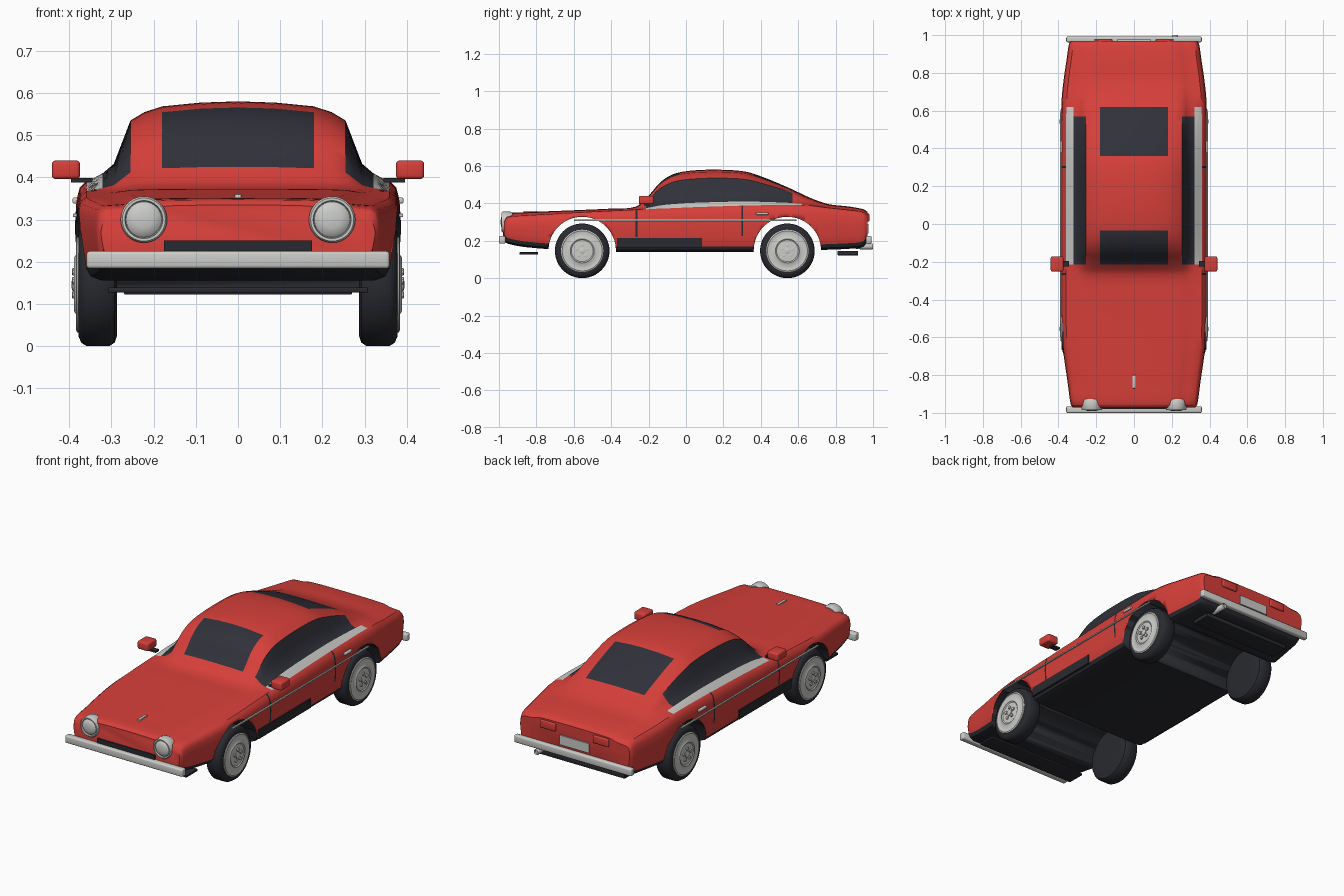
import bpy, bmesh, math
from mathutils import Vector

if "Cube" in bpy.data.objects:
    bpy.data.objects.remove(bpy.data.objects["Cube"])


def material(name, rgb):
    m = bpy.data.materials.new(name)
    m.diffuse_color = (*rgb, 1)
    m.use_nodes = True
    m.node_tree.nodes["Principled BSDF"].inputs["Base Color"].default_value = m.diffuse_color
    return m


RED = material("red paint", (0.68, 0.05, 0.042))
GLASS = material("dark glass", (0.03, 0.031, 0.042))
BLACK = material("black trim", (0.022, 0.023, 0.029))
CHROME = material("chrome", (0.6, 0.6, 0.58))


def finish(bm, name, mats, angle=35):
    bmesh.ops.recalc_face_normals(bm, faces=bm.faces)
    me = bpy.data.meshes.new(name)
    bm.to_mesh(me)
    bm.free()
    for m in mats:
        me.materials.append(m)
    ob = bpy.data.objects.new(name, me)
    bpy.context.collection.objects.link(ob)
    bpy.ops.object.select_all(action='DESELECT')
    ob.select_set(True)
    bpy.context.view_layer.objects.active = ob
    bpy.ops.object.shade_smooth_by_angle(angle=math.radians(angle))
    return ob


def loft(rings):
    """Skin closed rings and cap both ends; faces remember their row in material_index."""
    bm = bmesh.new()
    vs = [[bm.verts.new(p) for p in r] for r in rings]
    n = len(vs[0])
    for a, b in zip(vs, vs[1:]):
        for j in range(n):
            f = bm.faces.new((a[j], a[(j + 1) % n], b[(j + 1) % n], b[j]))
            f.material_index = min(j, n - 1 - j)
    for r in (vs[0], vs[-1]):
        bm.faces.new(r).material_index = 5
    return bm


def lathe(name, profile, center, axis, mat, seg=40):
    """profile: (offset along axis, radius) pairs."""
    q = Vector((0, 0, 1)).rotation_difference(Vector(axis))
    c = Vector(center)
    rings = []
    for d, r in profile:
        rings.append([c + q @ Vector((r * math.cos(2 * math.pi * i / seg),
                                      r * math.sin(2 * math.pi * i / seg), d)) for i in range(seg)])
    bm = loft(rings)
    for f in bm.faces:
        f.material_index = 0
    return finish(bm, name, [mat])


def box(name, x, y, z, mat, bevel=0.0, seg=3):
    bm = bmesh.new()
    bmesh.ops.create_cube(bm, size=1)
    for v in bm.verts:
        v.co = [(lo + hi) / 2 + c * (hi - lo) for c, (lo, hi) in zip(v.co, (x, y, z))]
    if bevel:
        bmesh.ops.bevel(bm, geom=bm.edges[:], offset=bevel, segments=seg, affect='EDGES', profile=0.5)
    return finish(bm, name, [mat])


def side_box(name, s, x, y, z, mat, bevel=0.0):
    return box(name, sorted((s * x[0], s * x[1])), y, z, mat, bevel)


# Body stations: y, half width, bottom, shoulder height, top height
STATIONS = [
    (-.972, .325, .200, .300, .335), (-.955, .335, .185, .325, .347), (-.85, .350, .165, .335, .353),
    (-.60, .383, .147, .350, .363), (-.40, .386, .140, .360, .372), (-.27, .386, .140, .366, .382),
    (-.205, .386, .140, .368, .435), (-.14, .386, .140, .372, .510), (-.075, .386, .140, .374, .553),
    (.01, .386, .140, .378, .573), (.155, .386, .140, .383, .580), (.315, .386, .140, .388, .570),
    (.42, .386, .140, .390, .537), (.556, .386, .140, .392, .480), (.663, .383, .147, .388, .430),
    (.76, .373, .152, .376, .396), (.87, .357, .157, .364, .383), (.95, .345, .168, .352, .368),
    (.97, .335, .200, .335, .355)]
# Lower side and upper cabin cross-section: (width fraction, height fraction)
SIDE = [(.98, 0), (.99, .25), (1, .55), (.99, .8), (.97, .93), (.93, 1)]
UPPER = [(.83, .12), (.762, .24), (.716, .48), (.66, .77), (.575, .87), (.465, .94), (.23, .985), (0, 1)]


def section(y, w, zb, zs, zr):
    a = zb + .03
    half = [(0, zb), (.88 * w, zb), (.95 * w, zb + .01)]
    half += [(k * w, a + f * (zs - a)) for k, f in SIDE]
    half += [(k * w, zs + f * (zr - zs)) for k, f in UPPER]
    full = half + [(-x, z) for x, z in half[-2:0:-1]]
    return [(x, y, z) for x, z in full]


def smooth_stations(st, steps=5):
    def slope(i, c):
        a, b = st[max(i - 1, 0)], st[min(i + 1, len(st) - 1)]
        return (b[c] - a[c]) / (b[0] - a[0])
    out = []
    for i in range(len(st) - 1):
        p, q = st[i], st[i + 1]
        d = q[0] - p[0]
        for k in range(steps):
            t = k / steps
            row = [p[0] + t * d]
            for c in range(1, 5):
                row.append((2*t**3 - 3*t**2 + 1) * p[c] + (t**3 - 2*t*t + t) * d * slope(i, c)
                           + (3*t*t - 2*t**3) * q[c] + (t**3 - t*t) * d * slope(i + 1, c))
            out.append(row)
    return out + [list(st[-1])]


bm = loft([section(*s) for s in smooth_stations(STATIONS)])
for y in (-.27, -.26, .296, .306, -.215, -.035, .36, .57, .62):  # clean edges for panes and seams
    bmesh.ops.bisect_plane(bm, geom=bm.verts[:] + bm.edges[:] + bm.faces[:],
                           plane_co=(0, y, 0), plane_no=(0, 1, 0))
for f in bm.faces:
    row, y = f.material_index, f.calc_center_median().y
    m = 0
    if row <= 2:
        m = 2                                                   # underside
    elif 4 <= row <= 7 and (-.27 < y < -.26 or .296 < y < .306):
        m = 2                                                   # door seams
    elif row == 8 and -.215 < y < .62:
        m = 3                                                   # belt trim
    elif 9 <= row <= 11 and -.215 < y < .57:
        m = 1                                                   # side windows
    elif row >= 14 and (-.215 < y < -.035 or .36 < y < .62):
        m = 1                                                   # windscreen, rear window
    f.material_index = m
body = finish(bm, "body", [RED, GLASS, BLACK, CHROME])

# Wheel arches cut through the body
AXLES = {"front": -.555, "rear": .542}
for y in AXLES.values():
    cutter = lathe("arch_cutter", [(-.6, .18), (.6, .18)], (0, y, .148), (1, 0, 0), BLACK, 64)
    cutter.hide_render = True
    mod = body.modifiers.new("arch", 'BOOLEAN')
    mod.operation = 'DIFFERENCE'
    mod.solver = 'EXACT'
    mod.material_mode = 'TRANSFER'
    mod.object = cutter
    bpy.context.view_layer.objects.active = body
    bpy.ops.object.modifier_apply(modifier=mod.name)
    bpy.data.objects.remove(cutter)

# Wheels
for end, y in AXLES.items():
    for s in (-1, 1):
        c, ax = (0, y, .146), (s, 0, 0)
        lathe(end + "_tyre", [(.286, .09), (.286, .12), (.292, .137), (.305, .146), (.358, .146),
                              (.371, .138), (.378, .122), (.378, .1)], c, ax, BLACK, 48)
        lathe(end + "_rim", [(.37, .113), (.381, .113), (.384, .107), (.381, .098), (.384, .07),
                             (.388, .064), (.384, .058), (.386, .03), (.386, .004)], c, ax, CHROME, 48)
        lathe(end + "_hub_cap", [(.38, .017), (.391, .017), (.394, .008)], c, ax, CHROME, 20)
        for k in range(5):
            a = math.pi / 2 + k * 2 * math.pi / 5
            lathe(end + "_wheel_nut", [(.38, .009), (.392, .009), (.393, .006)],
                  (0, y + .03 * math.cos(a), .146 + .03 * math.sin(a)), ax, CHROME, 10)

# Details on both sides
for s in (-1, 1):
    side_box("mirror", s, (.374, .441), (-.252, -.172), (.396, .440), RED, .009)
    side_box("mirror_stalk", s, (.345, .395), (-.225, -.195), (.388, .398), BLACK)
    side_box("side_trim", s, (.381, .391), (-.60, .59), (.306, .314), CHROME, .002)
    side_box("door_handle", s, (.374, .392), (.375, .44), (.338, .352), CHROME, .004)
    side_box("sill_plate", s, (.372, .386), (-.37, .085), (.163, .214), BLACK)
    lathe("headlight_ring", [(-.05, .05), (-.04, .055), (.003, .055), (.009, .051), (.009, .045),
                             (0, .043)], (s * .223, -.977, .3), (0, -1, 0), CHROME)
    lathe("headlight_lens", [(-.01, .043), (.002, .042), (.009, .034), (.013, .02), (.014, .004)],
          (s * .223, -.977, .3), (0, -1, 0), CHROME)
    side_box("tail_light", s, (.115, .21), (.955, .98), (.302, .345), RED, .005)

# Front and rear fittings
box("front_bumper", (-.359, .359), (-1, -.965), (.184, .225), CHROME, .008)
box("rear_bumper", (-.359, .359), (.962, .992), (.184, .225), CHROME, .008)
box("grille", (-.175, .175), (-.979, -.96), (.22, .25), BLACK)
box("hood_ornament", (-.008, .008), (-.87, -.80), (.345, .360), CHROME, .003)
box("number_plate", (-.09, .09), (.965, .977), (.238, .29), CHROME)
box("front_splitter", (-.308, .308), (-.89, -.79), (.127, .139), BLACK, .003)
box("rear_valance", (-.27, .27), (.81, .92), (.122, .146), BLACK, .003)
lathe("exhaust", [(0, .014), (.085, .016), (.09, .013), (.08, .011)], (.217, .91, .169), (0, 1, 0), CHROME, 20)
